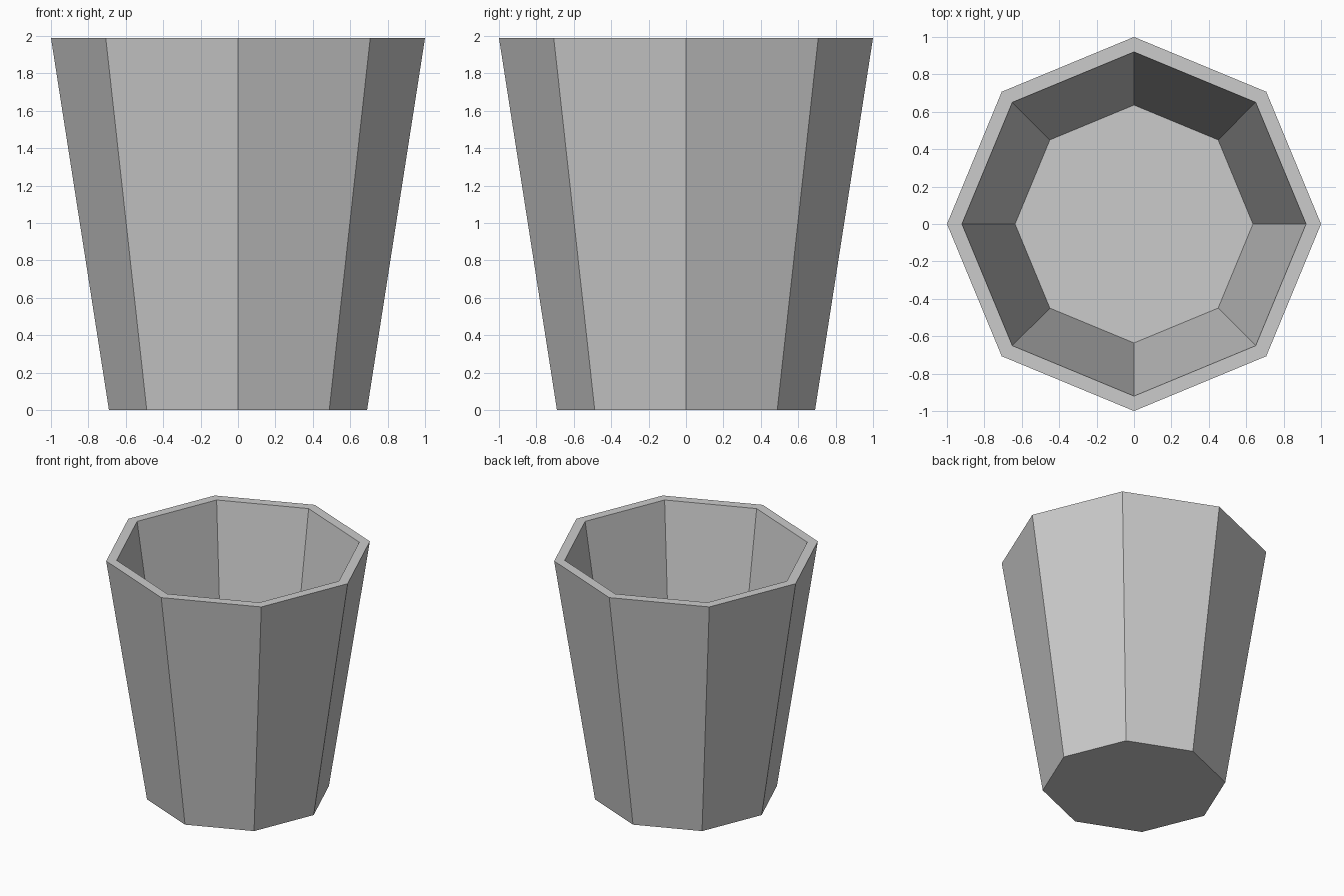
import bpy
import bmesh
from math import cos, sin, tau

cube = bpy.data.objects.get("Cube")
if cube:
    bpy.data.objects.remove(cube, do_unlink=True)

SIDES = 8
HEIGHT = 1.99
FLOOR = 0.16

# Single flat grey
grey = bpy.data.materials.new("plain_grey")
grey.use_nodes = True
color = (0.6, 0.6, 0.6, 1)
grey.diffuse_color = color
grey.node_tree.nodes["Principled BSDF"].inputs["Base Color"].default_value = color

# Profile from the underside, over the rim, down to the inner floor
profile = [(0.69, 0), (1.0, HEIGHT), (0.92, HEIGHT), (0.636, FLOOR)]


def add_ring(bm, radius, z):
    angles = [tau * i / SIDES for i in range(SIDES)]
    return [bm.verts.new((radius * cos(a), radius * sin(a), z)) for a in angles]


bm = bmesh.new()
rings = [add_ring(bm, r, z) for r, z in profile]

# Outer wall, rim and inner wall
for low, high in zip(rings, rings[1:]):
    for i in range(SIDES):
        j = (i + 1) % SIDES
        bm.faces.new((low[i], low[j], high[j], high[i]))

# Underside and inner floor
bm.faces.new(rings[0][::-1])
bm.faces.new(rings[-1])
bmesh.ops.recalc_face_normals(bm, faces=bm.faces)

mesh = bpy.data.meshes.new("cup")
bm.to_mesh(mesh)
bm.free()
mesh.materials.append(grey)
cup = bpy.data.objects.new("cup", mesh)
bpy.context.collection.objects.link(cup)
